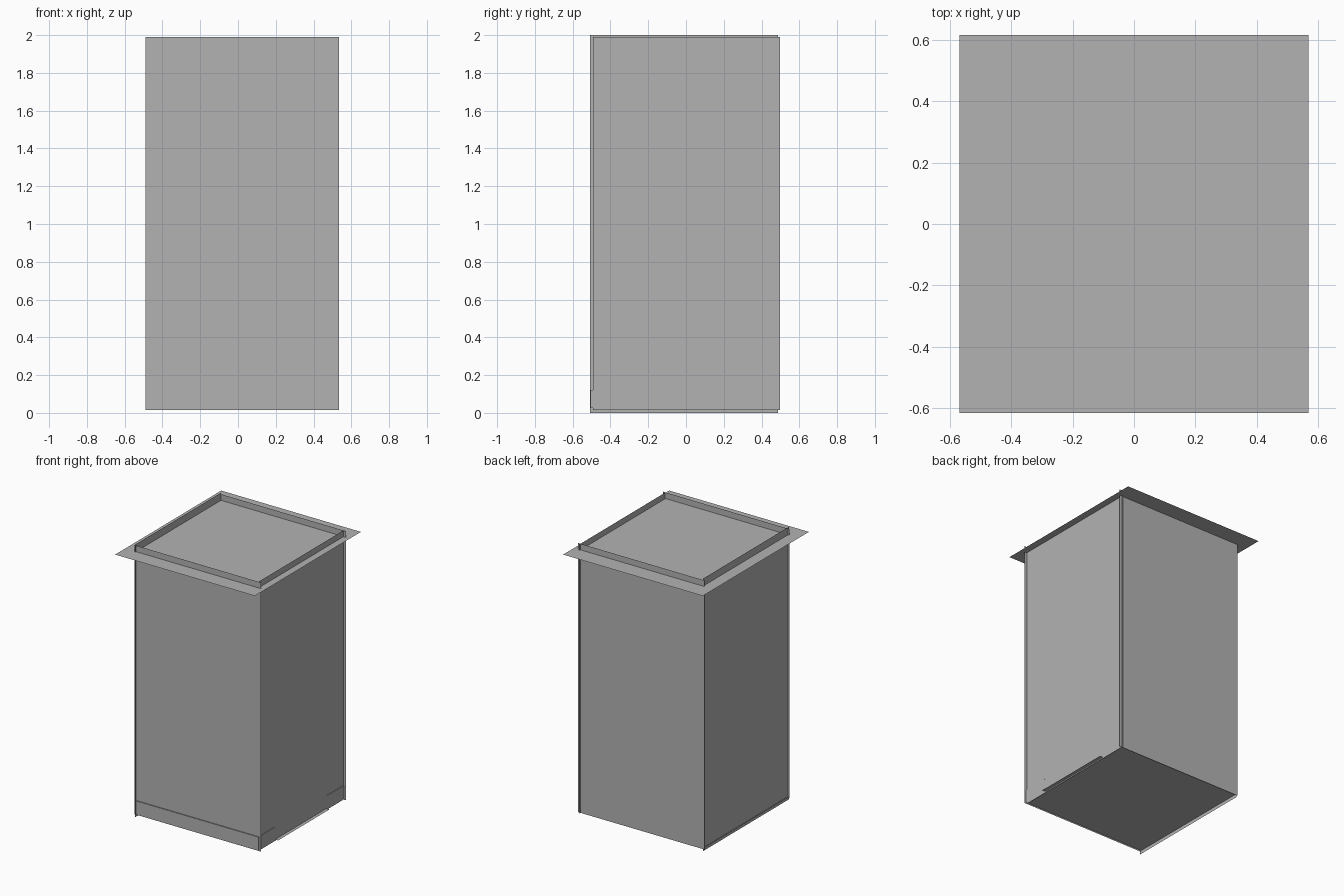
import bpy
import bmesh

cube = bpy.data.objects.get("Cube")
if cube:
    bpy.data.objects.remove(cube, do_unlink=True)

grey = bpy.data.materials.new("plain_grey")
grey.use_nodes = True
grey.diffuse_color = (0.45, 0.45, 0.45, 1)
bsdf = next(n for n in grey.node_tree.nodes if n.type == 'BSDF_PRINCIPLED')
bsdf.inputs["Base Color"].default_value = grey.diffuse_color


def sheet(name, axis, level, u_range, v_range, flip=False):
    """Flat thin sheet across one axis; u and v are the other two axes in order."""
    corners = [(0, 0), (1, 0), (1, 1), (0, 1)]
    bm = bmesh.new()
    verts = []
    for u, v in corners:
        co = [u_range[u], v_range[v]]
        co.insert("xyz".index(axis), level)
        verts.append(bm.verts.new(co))
    face = bm.faces.new(verts)
    if flip:
        face.normal_flip()
    mesh = bpy.data.meshes.new(name)
    bm.to_mesh(mesh)
    bm.free()
    mesh.materials.append(grey)
    obj = bpy.data.objects.new(name, mesh)
    bpy.context.collection.objects.link(obj)
    return obj


width = (-0.49, 0.535)
height = (0.015, 1.99)

# Cabinet walls, slightly overlapping one another at the corners
sheet("front_panel", "y", -0.498, width, height)
sheet("back_panel", "y", 0.488, width, height, flip=True)
sheet("left_panel", "x", 0.515, (-0.493, 0.498), height)
sheet("right_panel", "x", -0.48, (-0.508, 0.488), (0, 2), flip=True)

# Overhanging top sheet, set just below the wall rims
sheet("top_panel", "z", 1.945, (-0.567, 0.567), (-0.615, 0.615))

# Floor with a tongue sticking out between the end plates
sheet("floor_panel", "z", 0.025, (-0.485, 0.515), (-0.498, 0.488), flip=True)
sheet("floor_tongue", "z", 0.025, (0.515, 0.54), (-0.305, 0.29))

# Base rails: a top sheet and an end plate each
for side, depth in (("front", (-0.505, -0.308)), ("back", (0.29, 0.488))):
    sheet(side + "_rail_top", "z", 0.12, (-0.48, 0.519), depth)
    sheet(side + "_rail_end", "x", 0.519, depth, (0.025, 0.12))
